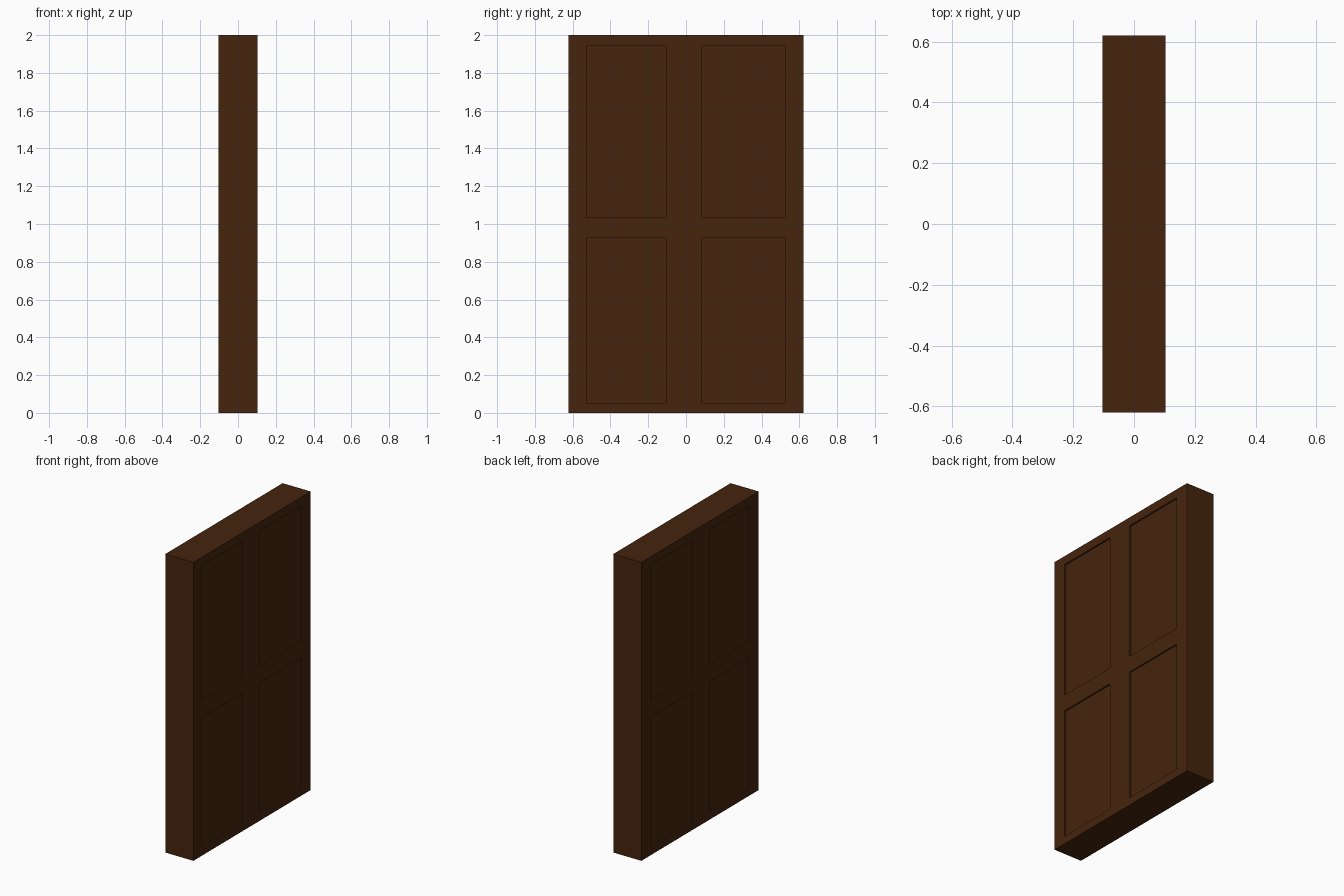
import bpy, bmesh
from mathutils import Vector

if "Cube" in bpy.data.objects:
    bpy.data.objects.remove(bpy.data.objects["Cube"])

HALF_X, HALF_Y, HEIGHT = 0.104, 0.621, 2.0
DEPTH = 0.01
COLUMNS = [(-0.527, -0.103), (0.082, 0.523)]
ROWS = [(0.052, 0.925), (1.034, 1.942)]

# Door slab
bm = bmesh.new()
bmesh.ops.create_cube(bm, size=1)
for v in bm.verts:
    v.co = (v.co.x * 2 * HALF_X, v.co.y * 2 * HALF_Y, (v.co.z + 0.5) * HEIGHT)


def cut(point, normal):
    bmesh.ops.bisect_plane(bm, geom=bm.verts[:] + bm.edges[:] + bm.faces[:],
                           plane_co=point, plane_no=normal)


# Score the slab along the panel borders
for y in sum(COLUMNS, ()):
    cut((0, y, 0), (0, 1, 0))
for z in sum(ROWS, ()):
    cut((0, 0, z), (0, 0, 1))


def is_panel(face):
    c = face.calc_center_median()
    return (abs(face.normal.x) > 0.9
            and any(a < c.y < b for a, b in COLUMNS)
            and any(a < c.z < b for a, b in ROWS))


# Sink four panels into each broad side
bm.normal_update()
panels = [f for f in bm.faces if is_panel(f)]
for face in bmesh.ops.extrude_discrete_faces(bm, faces=panels)["faces"]:
    face.normal_update()
    bmesh.ops.translate(bm, verts=face.verts[:], vec=Vector(face.normal) * -DEPTH)

bmesh.ops.recalc_face_normals(bm, faces=bm.faces[:])
mesh = bpy.data.meshes.new("door_panel")
bm.to_mesh(mesh)
bm.free()
door = bpy.data.objects.new("door_panel", mesh)
bpy.context.collection.objects.link(door)

# Dark brown wood
wood = bpy.data.materials.new("dark_wood")
wood.diffuse_color = (0.06, 0.018, 0.004, 1)
wood.use_nodes = True
wood.node_tree.nodes["Principled BSDF"].inputs["Base Color"].default_value = wood.diffuse_color
mesh.materials.append(wood)
